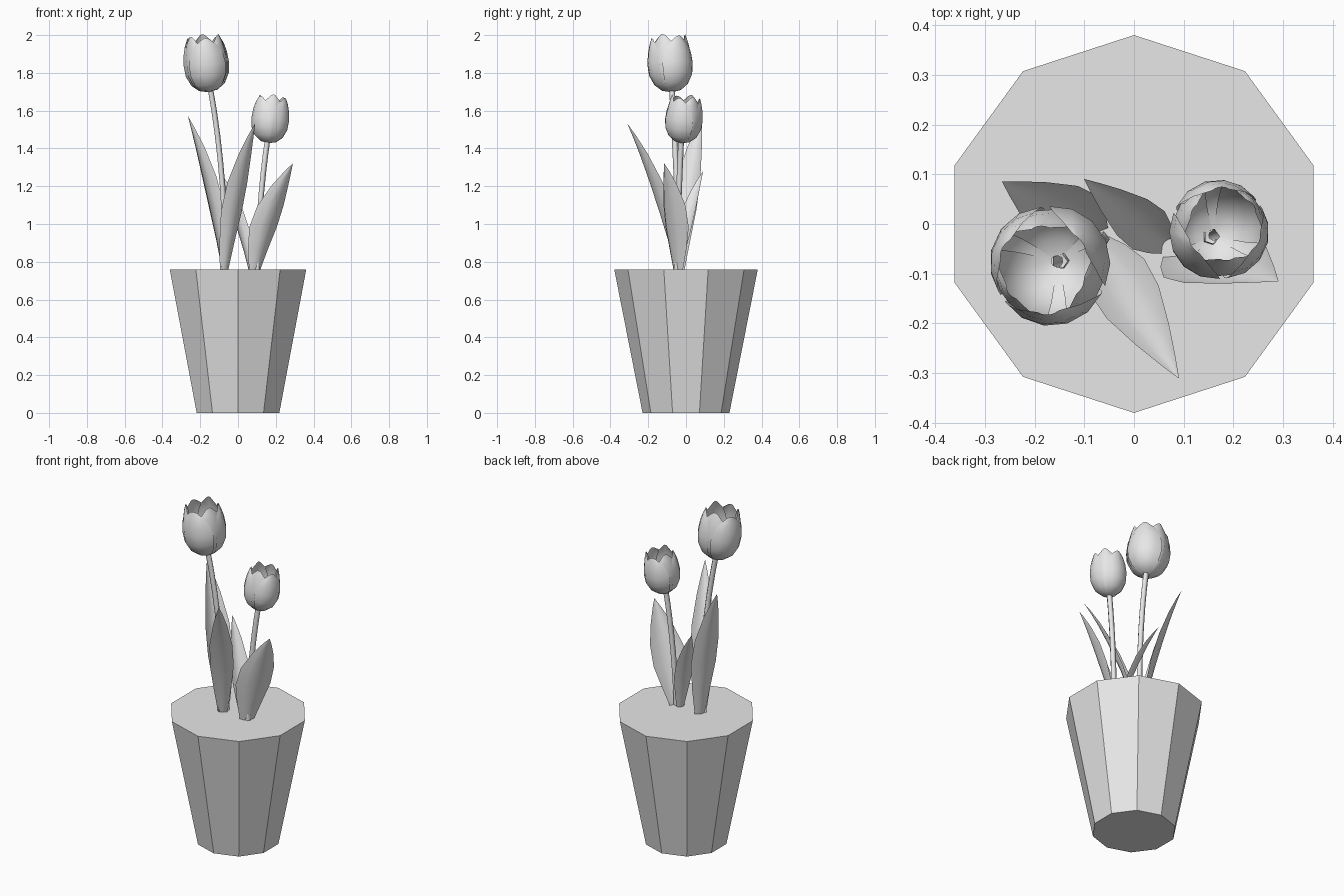
import bpy, bmesh, math
from mathutils import Vector, Matrix

if "Cube" in bpy.data.objects:
    bpy.data.objects.remove(bpy.data.objects["Cube"], do_unlink=True)

grey = bpy.data.materials.new("light grey")
grey.use_nodes = True
grey.diffuse_color = (0.8, 0.8, 0.8, 1)
grey.node_tree.nodes["Principled BSDF"].inputs["Base Color"].default_value = (0.8, 0.8, 0.8, 1)


def finish(name, bm, smooth_angle=None):
    """Turn a bmesh into a named, shaded object."""
    mesh = bpy.data.meshes.new(name)
    bm.to_mesh(mesh)
    bm.free()
    mesh.materials.append(grey)
    obj = bpy.data.objects.new(name, mesh)
    bpy.context.collection.objects.link(obj)
    if smooth_angle:
        bpy.ops.object.select_all(action='DESELECT')
        obj.select_set(True)
        bpy.context.view_layer.objects.active = obj
        bpy.ops.object.shade_smooth_by_angle(angle=math.radians(smooth_angle))
    return obj


def skin(bm, rows, closed=False):
    """Bridge rows of points with quads."""
    rings = [[bm.verts.new(p) for p in row] for row in rows]
    for a, b in zip(rings, rings[1:]):
        n = len(a)
        for i in range(n if closed else n - 1):
            j = (i + 1) % n
            bm.faces.new((a[i], a[j], b[j], b[i]))
    return rings


def bend(base, ctrl, tip, t):
    return base * (1 - t) ** 2 + ctrl * 2 * t * (1 - t) + tip * t * t


# Ten-sided tapered pot with a closed top
bm = bmesh.new()
bmesh.ops.create_cone(bm, cap_ends=True, segments=10, radius1=0.23, radius2=0.38,
                      depth=0.76, matrix=Matrix.Translation((0, 0, 0.38)))
finish("pot", bm)


def stem(name, base, ctrl, tip, radius=0.016):
    base, ctrl, tip = Vector(base), Vector(ctrl), Vector(tip)
    rows = []
    for k in range(8):
        c = bend(base, ctrl, tip, k / 7)
        rows.append([c + Vector((math.cos(a), math.sin(a), 0)) * radius
                     for a in (math.tau * i / 5 for i in range(5))])
    bm = bmesh.new()
    skin(bm, rows, closed=True)
    finish(name, bm, 80)


# Pointed leaves, cupped along the midrib
LEAF_WIDTH = [(0, 0.4), (0.18, 0.72), (0.38, 1), (0.58, 0.95), (0.78, 0.6), (0.92, 0.25), (1, 0.01)]


def leaf(name, base, tip, width, facing, cup=0.25, lean=0.3):
    base, tip = Vector(base), Vector(tip)
    ctrl = base.lerp(tip, lean)
    ctrl.z = base.z + (tip.z - base.z) * 0.55
    out = Vector((math.cos(math.radians(facing)), math.sin(math.radians(facing)), 0))
    side = Vector((-out.y, out.x, 0))
    rows = []
    for t, w in LEAF_WIDTH:
        c = bend(base, ctrl, tip, t)
        half = width * w / 2
        rows.append([c + side * s * half - out * (s * s - 0.4) * half * cup * 2
                     for s in (-1, -0.5, 0, 0.5, 1)])
    bm = bmesh.new()
    skin(bm, rows)
    finish(name, bm, 50)


# Cupped blossoms: three outer and three inner overlapping petals
# Each entry: height, radius, share of the petal's full spread
PETAL = [(0, 0.1, 1), (0.03, 0.42, 1), (0.14, 0.74, 1), (0.32, 0.95, 1), (0.52, 1, 1),
         (0.72, 0.95, 0.9), (0.88, 0.86, 0.68), (1, 0.76, 0.25)]


def blossom(name, base, top, radius, turn):
    base, top = Vector(base), Vector(top)
    axis = top - base
    tilt = Vector((0, 0, 1)).rotation_difference(axis).to_matrix()
    for k in range(6):
        inner = k % 2
        heading = math.radians(turn + 60 * k)
        size = radius * (0.92 if inner else 1)
        spread = math.radians(50 if inner else 56)
        tall = axis.length * (1 if inner else 0.96)
        rows = []
        for h, r, share in PETAL:
            row = []
            for s in (-1, -0.6, -0.2, 0.2, 0.6, 1):
                a = heading + s * spread * share
                rr = size * r * (1 - 0.04 * s * s)
                z = tall * h * (1 - 0.03 * s * s)
                row.append(base + tilt @ Vector((math.cos(a) * rr, math.sin(a) * rr, z)))
            rows.append(row)
        bm = bmesh.new()
        skin(bm, rows)
        finish(f"{name}_{'inner' if inner else 'outer'}_petal_{k // 2 + 1}", bm, 60)


stem("tall_stem", (-0.065, -0.03, 0.75), (-0.07, -0.05, 1.3), (-0.15, -0.075, 1.73))
stem("short_stem", (0.1, -0.05, 0.75), (0.11, -0.04, 1.15), (0.157, -0.025, 1.46))

blossom("tall_blossom", (-0.155, -0.075, 1.7), (-0.182, -0.09, 2.0), 0.123, -85)
blossom("short_blossom", (0.16, -0.023, 1.43), (0.182, -0.002, 1.68), 0.102, -25)

leaf("back_right_leaf", (-0.075, -0.03, 0.755), (-0.265, 0.085, 1.57), 0.15, 150)
leaf("front_leaf", (-0.07, -0.045, 0.755), (0.09, -0.31, 1.53), 0.13, -58)
leaf("left_leaf", (0.095, -0.05, 0.755), (0.29, -0.115, 1.32), 0.19, -50)
leaf("back_leaf", (0.065, -0.04, 0.755), (-0.1, 0.09, 1.28), 0.1, 140)
